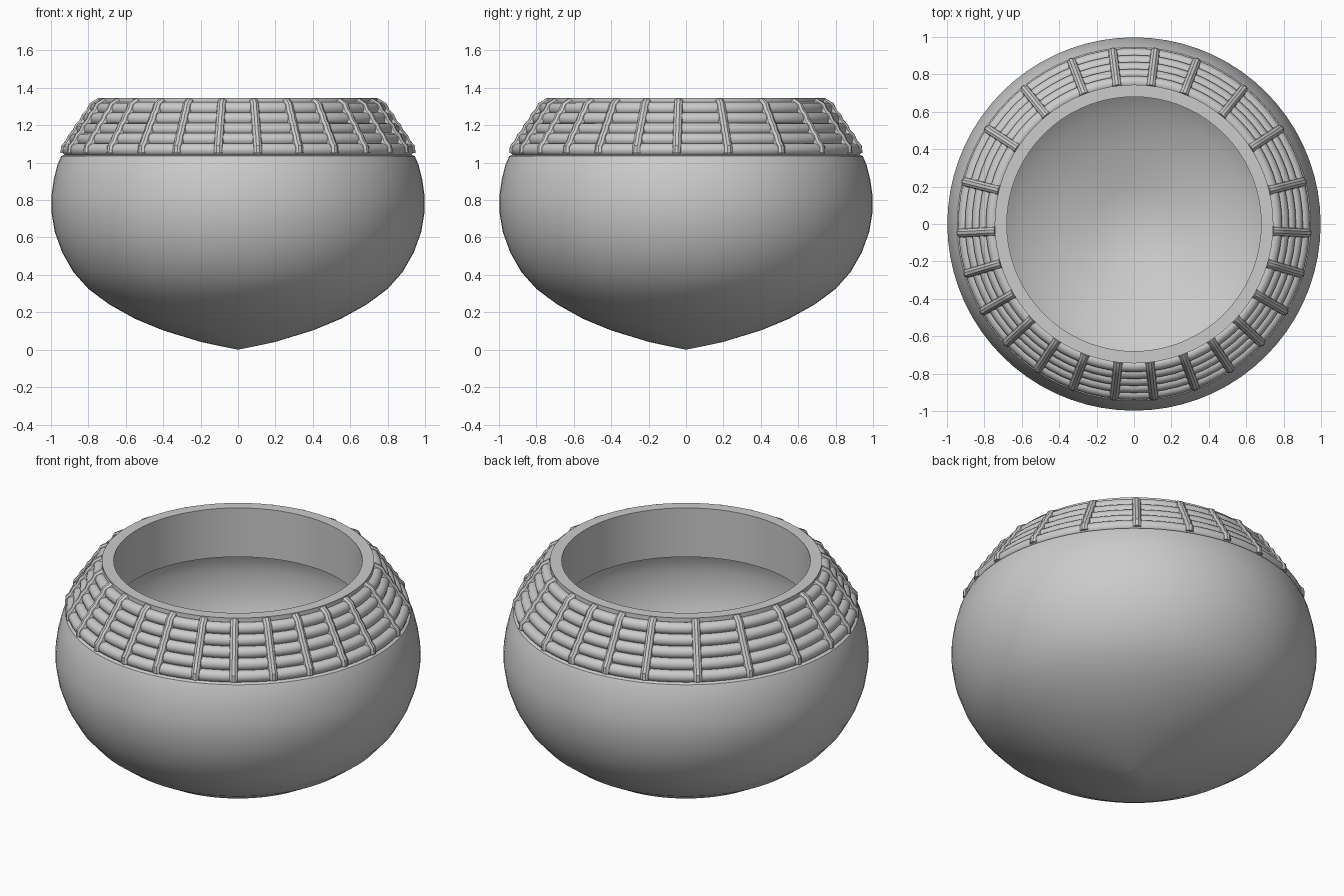
import bpy, bmesh, math
from mathutils import Vector

if "Cube" in bpy.data.objects:
    bpy.data.objects.remove(bpy.data.objects["Cube"])


def lathe(name, profile, segs=72, closed=False):
    """Revolve an (r, z) profile around the z axis."""
    bm = bmesh.new()
    vs = [bm.verts.new((r, 0, z)) for r, z in profile]
    pairs = list(zip(vs, vs[1:] + vs[:1])) if closed else list(zip(vs, vs[1:]))
    es = [bm.edges.new(p) for p in pairs]
    bmesh.ops.spin(bm, geom=vs + es, cent=(0, 0, 0), axis=(0, 0, 1),
                   angle=2 * math.pi, steps=segs)
    bmesh.ops.remove_doubles(bm, verts=bm.verts, dist=1e-4)
    bmesh.ops.recalc_face_normals(bm, faces=bm.faces)
    me = bpy.data.meshes.new(name)
    bm.to_mesh(me)
    bm.free()
    ob = bpy.data.objects.new(name, me)
    bpy.context.collection.objects.link(ob)
    return finish(ob)


def finish(ob):
    bpy.ops.object.select_all(action='DESELECT')
    ob.select_set(True)
    bpy.context.view_layer.objects.active = ob
    bpy.ops.object.shade_smooth_by_angle(angle=math.radians(35))
    return ob


# Bowl: outer belly, neck, flat rim, straight inner neck and hollow inside
outer = [(0, 0), (.08, .016), (.2, .042), (.4, .103), (.55, .165), (.69, .243),
         (.8, .325), (.88, .415), (.94, .52), (.98, .63), (.998, .74),
         (.998, .82), (.985, .91), (.965, .99), (.945, 1.035)]
neck = [(.905, 1.05), (.745, 1.285), (.745, 1.345), (.68, 1.345), (.68, 1.05)]
inner = [(.86, 1.03), (.915, .95), (.935, .85), (.935, .74), (.915, .64),
         (.875, .54), (.81, .44), (.72, .345), (.6, .26), (.42, .175),
         (.2, .105), (0, .06)]
lathe("bowl", outer + neck + inner)

# Five stacked coils on the sloping shoulder
COILS = 5
LOW, HIGH = Vector((.905, 1.068)), Vector((.757, 1.288))
for i in range(COILS):
    c = LOW.lerp(HIGH, i / (COILS - 1))
    ring = [(c.x + .035 * math.cos(a), c.y + .035 * math.sin(a))
            for a in (2 * math.pi * k / 12 for k in range(12))]
    lathe(f"coil_{i + 1}", ring, closed=True)

# Binding straps laid over the coils, mirrored left to right
slope = (HIGH - LOW).normalized()
normal = Vector((slope.y, -slope.x))
path = [Vector((.925, 1.05))]
for i in range(COILS):
    path.append(LOW.lerp(HIGH, i / (COILS - 1)) + normal * .023)
    if i < COILS - 1:
        path.append(LOW.lerp(HIGH, (i + .5) / (COILS - 1)) + normal * .017)
path.append(Vector((.738, 1.322)))


def strap(name, angle):
    cu = bpy.data.curves.new(name, 'CURVE')
    cu.dimensions = '3D'
    cu.bevel_depth = .026
    cu.bevel_resolution = 3
    cu.use_fill_caps = True
    sp = cu.splines.new('POLY')
    sp.points.add(len(path) - 1)
    for p, q in zip(sp.points, path):
        p.co = (q.x * math.cos(angle), q.x * math.sin(angle), q.y, 1)
    ob = bpy.data.objects.new(name, cu)
    bpy.context.collection.objects.link(ob)
    bpy.ops.object.select_all(action='DESELECT')
    ob.select_set(True)
    bpy.context.view_layer.objects.active = ob
    bpy.ops.object.convert(target='MESH')
    finish(bpy.context.view_layer.objects.active)


half = [83, 69, 51, 33, 14, -3, -16.5, -30, -43, -56.5, -69.5, -83.5]
for i, deg in enumerate(half):
    strap(f"strap_right_{i + 1}", math.radians(deg))
    strap(f"strap_left_{i + 1}", math.radians(180 - deg))
